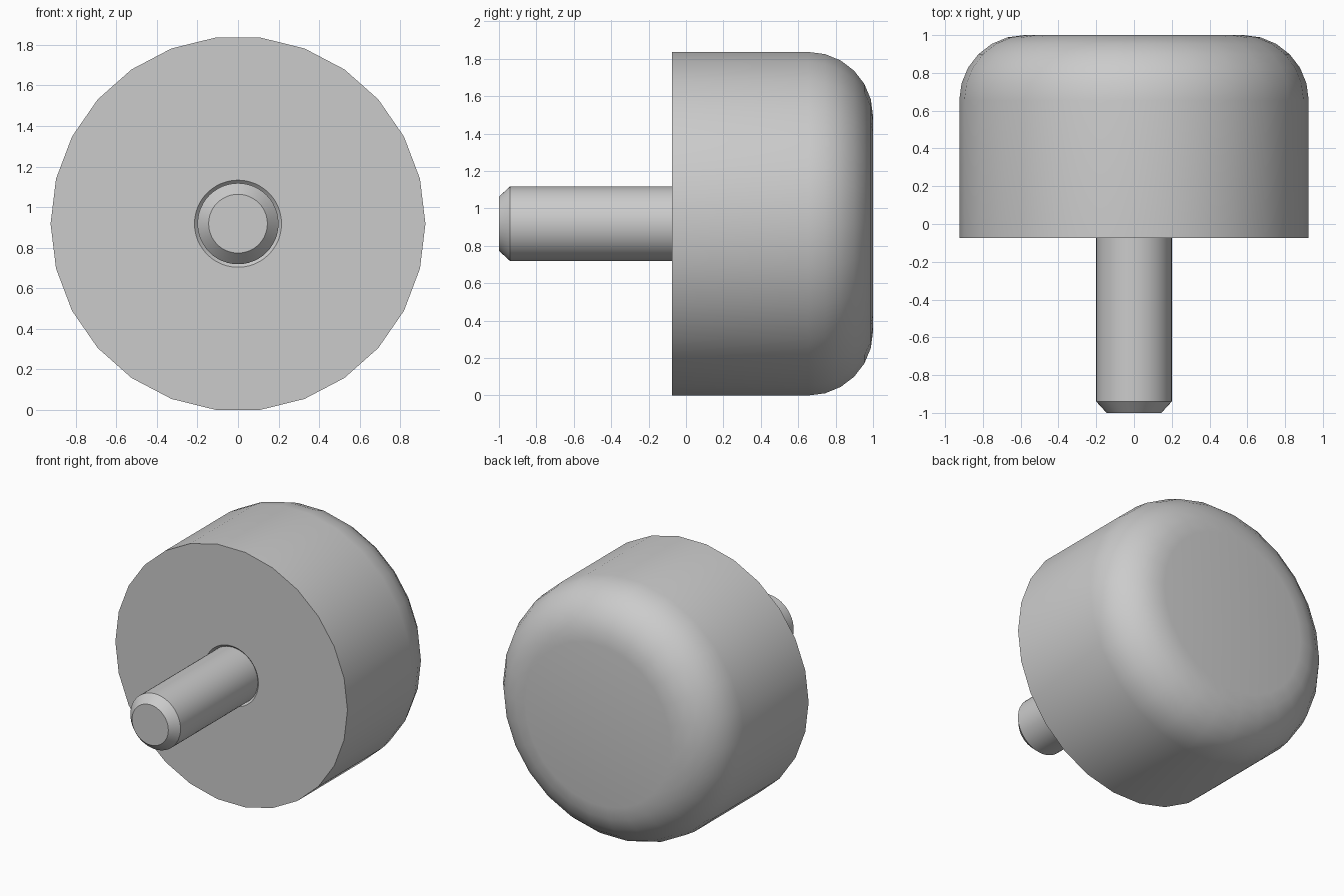
import bpy, math
from mathutils import Vector

cube = bpy.data.objects.get("Cube")
if cube:
    bpy.data.objects.remove(cube, do_unlink=True)

AXIS_Z = 0.918
SHAFT_R = 0.2
BODY_R = 0.925
FRONT_Y = -0.075
FILLET = 0.345

grey = bpy.data.materials.new("light grey")
grey.use_nodes = True
colour = (0.6, 0.6, 0.6, 1)
grey.diffuse_color = colour
grey.node_tree.nodes["Principled BSDF"].inputs["Base Color"].default_value = colour


def lathe(name, profile, sides):
    """Turn (radius, y) points around the y axis and cap both ends."""
    verts, faces = [], []
    for r, y in profile:
        for i in range(sides):
            a = 2 * math.pi * i / sides
            verts.append(Vector((r * math.cos(a), y, r * math.sin(a) + AXIS_Z)))
    for k in range(len(profile) - 1):
        for i in range(sides):
            j = (i + 1) % sides
            a, b = k * sides, (k + 1) * sides
            faces.append((a + i, b + i, b + j, a + j))
    faces.append(tuple(range(sides)))
    last = (len(profile) - 1) * sides
    faces.append(tuple(reversed(range(last, last + sides))))
    mesh = bpy.data.meshes.new(name)
    mesh.from_pydata(verts, [], faces)
    mesh.materials.append(grey)
    obj = bpy.data.objects.new(name, mesh)
    bpy.context.collection.objects.link(obj)
    return obj


def smooth(obj):
    bpy.ops.object.select_all(action="DESELECT")
    obj.select_set(True)
    bpy.context.view_layer.objects.active = obj
    bpy.ops.object.shade_smooth_by_angle(angle=math.radians(30))


# Bumper body with a rounded back rim
steps = 6
rim = []
for s in range(steps + 1):
    t = math.pi / 2 * s / steps
    rim.append((BODY_R - FILLET + FILLET * math.cos(t),
                1 - FILLET + FILLET * math.sin(t)))
body = lathe("bumper_body", [(BODY_R, FRONT_Y)] + rim, 26)

# Countersunk hole around the shaft
cutter = lathe("countersink_cutter",
               [(0.235, FRONT_Y - 0.02), (0.195, FRONT_Y + 0.02)], 48)
cutter.hide_render = True
cutter.hide_set(True)
cut = body.modifiers.new("countersink", "BOOLEAN")
cut.operation = "DIFFERENCE"
cut.solver = "EXACT"
cut.object = cutter
bpy.context.view_layer.objects.active = body
bpy.ops.object.modifier_apply(modifier=cut.name)
bpy.data.objects.remove(cutter, do_unlink=True)
smooth(body)

# Shaft with a chamfered tip, seated inside the body
shaft = lathe("shaft", [(0.145, -1), (SHAFT_R, -0.94), (SHAFT_R, 0.1)], 48)
smooth(shaft)
